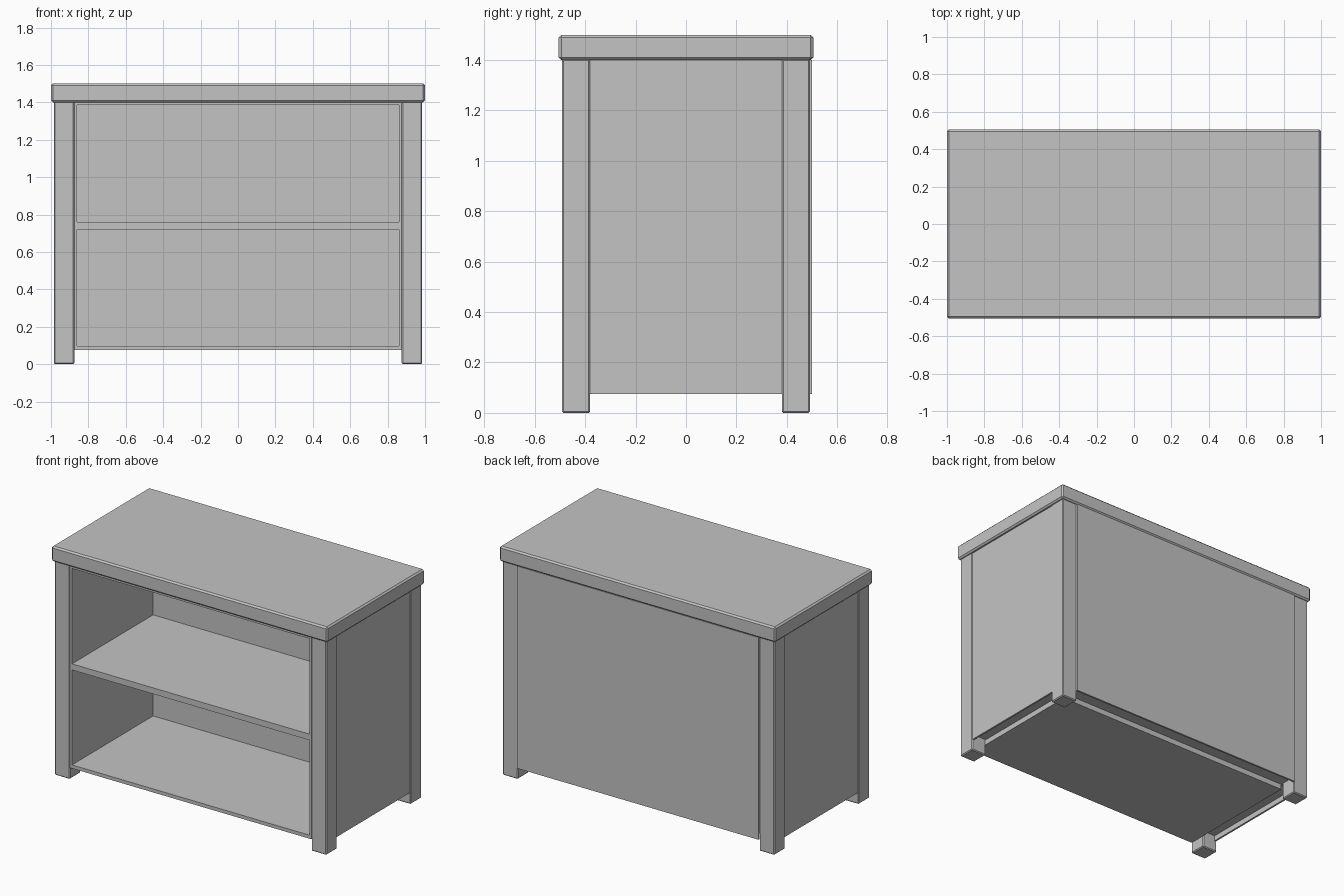
import bpy
import bmesh

default = bpy.data.objects.get("Cube")
if default:
    bpy.data.objects.remove(default, do_unlink=True)

grey = bpy.data.materials.new("plain grey")
grey.use_nodes = True
grey.diffuse_color = (0.55, 0.55, 0.55, 1)
grey.node_tree.nodes["Principled BSDF"].inputs["Base Color"].default_value = grey.diffuse_color


def box(name, x, y, z, bevel=0):
    """Box from (min, max) ranges, with an optional edge chamfer."""
    mesh = bpy.data.meshes.new(name)
    bm = bmesh.new()
    bmesh.ops.create_cube(bm, size=1)
    for v in bm.verts:
        v.co = [lo + (c + 0.5) * (hi - lo) for c, (lo, hi) in zip(v.co, (x, y, z))]
    bm.to_mesh(mesh)
    bm.free()
    mesh.materials.append(grey)
    ob = bpy.data.objects.new(name, mesh)
    bpy.context.collection.objects.link(ob)
    if bevel:
        mod = ob.modifiers.new("chamfer", "BEVEL")
        mod.width = bevel
        mod.segments = 1
    return ob


def span(a, b, side):
    """Range mirrored to the given side."""
    return sorted((a * side, b * side))


LEG_OUT, LEG_IN = 0.985, 0.875
DEPTH_OUT, DEPTH_IN = 0.495, 0.38
BASE, UNDER = 0.075, 1.4

# Worktop
box("top_slab", (-1, 1), (-0.505, 0.505), (UNDER, 1.5), 0.01)

# Legs and side panels
for side, label in ((1, "left"), (-1, "right")):
    for end, place in ((-1, "front"), (1, "back")):
        box(f"{place}_{label}_leg", span(LEG_IN, LEG_OUT, side),
            span(DEPTH_IN, DEPTH_OUT - 0.003, end), (0, UNDER + 0.005), 0.006)
    box(f"{label}_side_panel", span(0.968, 0.98, side),
        (-DEPTH_IN, DEPTH_IN), (BASE, UNDER))
    # Packing between outer panel and inner case, raised off the lower edge
    box(f"{label}_side_core", span(LEG_IN, 0.968, side),
        (-DEPTH_IN, DEPTH_IN), (0.11, UNDER))
    # Inner case wall
    box(f"{label}_case_wall", span(0.86, LEG_IN, side),
        (-0.49, 0.37), (BASE, UNDER))

# Back
box("back_panel", (-LEG_IN, LEG_IN), (0.487, 0.499), (BASE, UNDER))
box("back_core", (-LEG_IN, LEG_IN), (0.37, 0.487), (0.11, UNDER))
box("case_back", (-0.86, 0.86), (0.35, 0.37), (BASE, UNDER))

# Horizontal boards of the open case
for name, z in (("bottom_board", (BASE, 0.098)),
                ("middle_shelf", (0.72, 0.76)),
                ("case_ceiling", (1.385, UNDER))):
    box(name, (-0.86, 0.86), (-0.49, 0.35), z)
